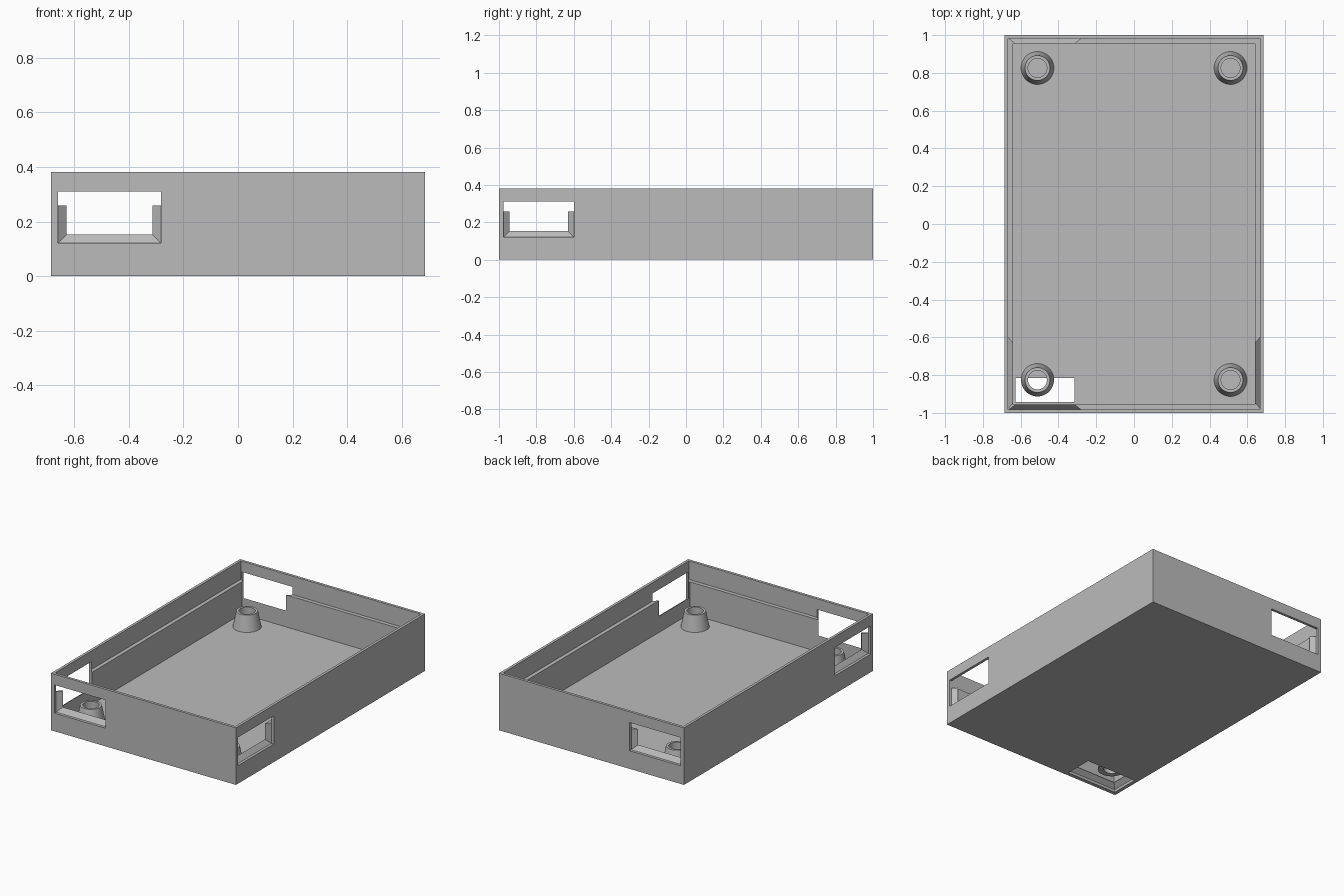
import bpy, bmesh
from mathutils import Vector

cube = bpy.data.objects.get("Cube")
if cube:
    bpy.data.objects.remove(cube)

HX, HY, H = 0.685, 1.0, 0.382      # outer half sizes and height
LIP, WALL, LEDGE = 0.018, 0.044, 0.258
TAPER = 0.032                      # inset of the openings on the inside

grey = bpy.data.materials.new("plain grey")
grey.use_nodes = True
grey.diffuse_color = (0.5, 0.5, 0.5, 1)
grey.node_tree.nodes["Principled BSDF"].inputs["Base Color"].default_value = (0.5, 0.5, 0.5, 1)


def make(name, bm):
    bmesh.ops.recalc_face_normals(bm, faces=bm.faces)
    mesh = bpy.data.meshes.new(name)
    bm.to_mesh(mesh)
    bm.free()
    mesh.materials.append(grey)
    obj = bpy.data.objects.new(name, mesh)
    bpy.context.collection.objects.link(obj)
    return obj


def loft(name, rings, closed=False):
    """Skin matching rings of points; cap the ends, or join last to first."""
    bm = bmesh.new()
    loops = [[bm.verts.new(p) for p in ring] for ring in rings]
    n = len(loops[0])
    pairs = list(zip(loops, loops[1:]))
    if closed:
        pairs.append((loops[-1], loops[0]))
    else:
        bm.faces.new(loops[0])
        bm.faces.new(loops[-1])
    for a, b in pairs:
        for i in range(n):
            j = (i + 1) % n
            bm.faces.new((a[i], a[j], b[j], b[i]))
    return make(name, bm)


def rect(hx, hy, z):
    return [(-hx, -hy, z), (hx, -hy, z), (hx, hy, z), (-hx, hy, z)]


def opening(name, origin, inward, u, v, ulim, vlim):
    """Cutter: straight through the outer skin, then narrowing inward."""
    origin, inward, u, v = map(Vector, (origin, inward, u, v))
    rings = []
    for depth, inset in ((-0.05, 0), (LIP, 0), (WALL, TAPER), (WALL + 0.01, TAPER)):
        u0, u1 = ulim[0] + inset, ulim[1] - inset
        v0, v1 = vlim[0] + inset, vlim[1] - inset
        rings.append([origin + inward * depth + u * a + v * b
                      for a, b in ((u0, v0), (u1, v0), (u1, v1), (u0, v1))])
    return loft(name, rings)


# Tray body, with a stepped cavity that leaves a ledge round the inside
body = loft("tray", [rect(HX, HY, 0), rect(HX, HY, H)])
cutters = [loft("cavity_cutter", [
    rect(HX - WALL, HY - WALL, WALL), rect(HX - WALL, HY - WALL, LEDGE),
    rect(HX - LIP, HY - LIP, LEDGE), rect(HX - LIP, HY - LIP, H + 0.1)])]

# Openings in all four walls and in the floor, gathered at one end
X, Y, Z = (1, 0, 0), (0, 1, 0), (0, 0, 1)
span_x, span_y, span_z = (-0.66, -0.282), (-0.976, -0.599), (0.121, 0.31)
for s, end, side in ((-1, "front", "right"), (1, "back", "left")):
    cutters.append(opening(end + "_opening_cutter", (0, s * HY, 0), (0, -s, 0),
                           X, Z, span_x, span_z))
    cutters.append(opening(side + "_opening_cutter", (s * HX, 0, 0), (-s, 0, 0),
                           Y, Z, span_y, span_z))
cutters.append(opening("floor_opening_cutter", (0, 0, 0), Z, X, Y,
                       span_x, (-0.974, -0.782)))

for cutter in cutters:
    mod = body.modifiers.new(cutter.name, "BOOLEAN")
    mod.operation = "DIFFERENCE"
    mod.solver = "EXACT"
    mod.object = cutter
bpy.context.view_layer.update()
cut_mesh = bpy.data.meshes.new_from_object(
    body.evaluated_get(bpy.context.evaluated_depsgraph_get()))
body.modifiers.clear()
body.data = cut_mesh
for cutter in cutters:
    bpy.data.objects.remove(cutter)


# Hollow tapered screw posts standing on the floor
def circle(cx, cy, r, z):
    bm = bmesh.new()
    ring = bmesh.ops.create_circle(bm, segments=48, radius=r)["verts"]
    points = [(cx + v.co.x, cy + v.co.y, z) for v in ring]
    bm.free()
    return points


PROFILE = ((0.05, WALL), (0.087, WALL), (0.066, 0.15), (0.05, 0.15))
for sx, side in ((-1, "right"), (1, "left")):
    for sy, end in ((-1, "front"), (1, "back")):
        post = loft(f"{end}_{side}_post",
                    [circle(sx * 0.511, sy * 0.826, r, z) for r, z in PROFILE], closed=True)
        bpy.ops.object.select_all(action="DESELECT")
        post.select_set(True)
        bpy.context.view_layer.objects.active = post
        bpy.ops.object.shade_smooth_by_angle()
